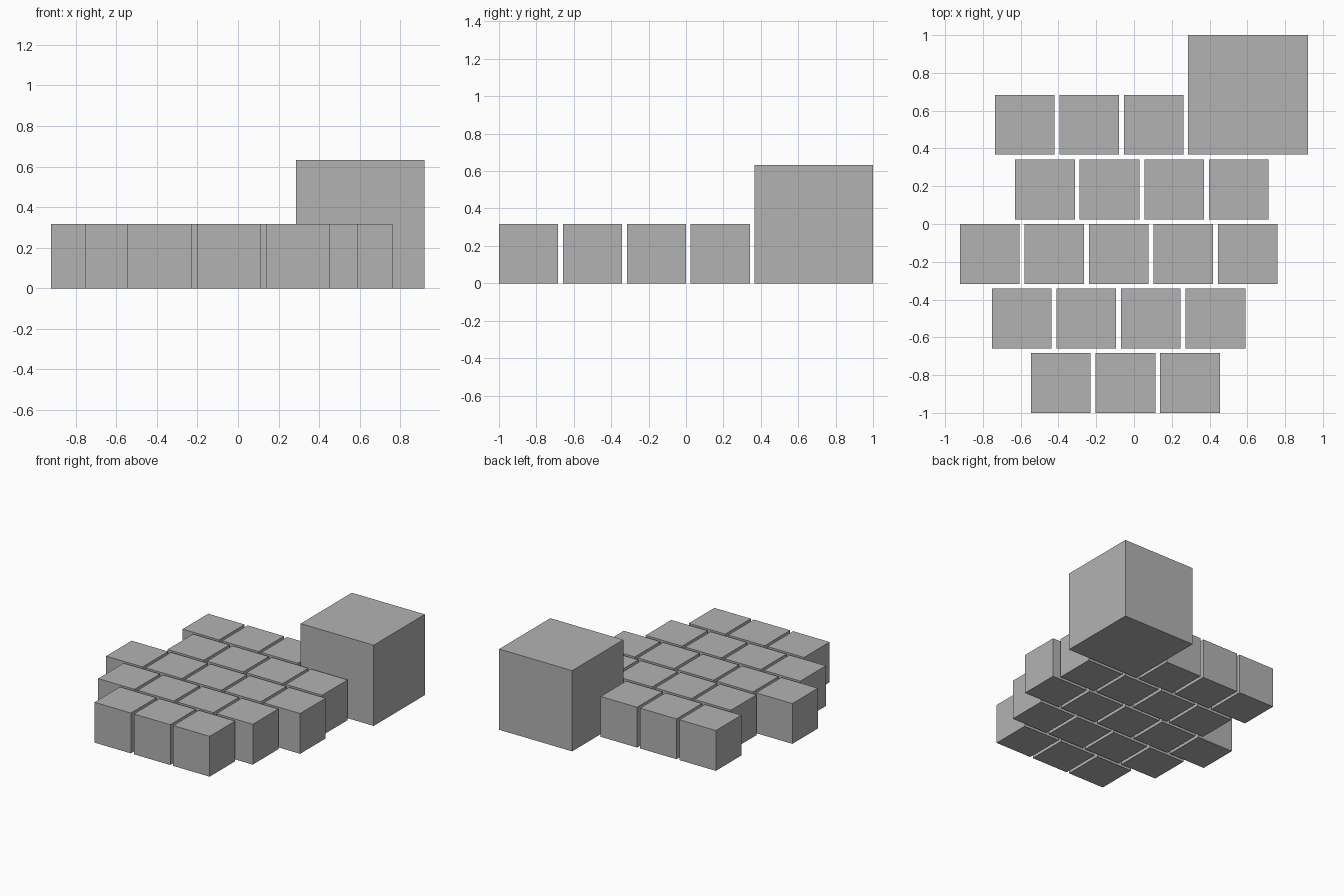
import bpy

if "Cube" in bpy.data.objects:
    bpy.data.objects.remove(bpy.data.objects["Cube"])

SMALL = 0.316   # paving cube edge
STEP = 0.3417   # cube edge plus joint
LARGE = 0.633   # big cube edge

grey = bpy.data.materials.new("stone_grey")
grey.diffuse_color = (0.45, 0.45, 0.45, 1.0)
grey.use_nodes = True
grey.node_tree.nodes["Principled BSDF"].inputs["Base Color"].default_value = grey.diffuse_color


def cube(name, x, y, size):
    """Cube standing on the floor with its left front corner at (x, y)."""
    h = size / 2
    bpy.ops.mesh.primitive_cube_add(size=size, location=(x + h, y + h, h))
    obj = bpy.context.object
    obj.name = name
    obj.data.materials.append(grey)


# Staggered rows of paving cubes, front to back: left edge and count
rows = [(-0.545, 3), (-0.752, 4), (-0.922, 5), (-0.629, 4), (-0.737, 3)]
for r, (left, count) in enumerate(rows):
    for c in range(count):
        cube(f"paving_cube_{r + 1}_{c + 1}", left + c * STEP, -1 + r * STEP, SMALL)

# Large cube at the back right corner
cube("large_cube", 0.287, 1 - LARGE, LARGE)
